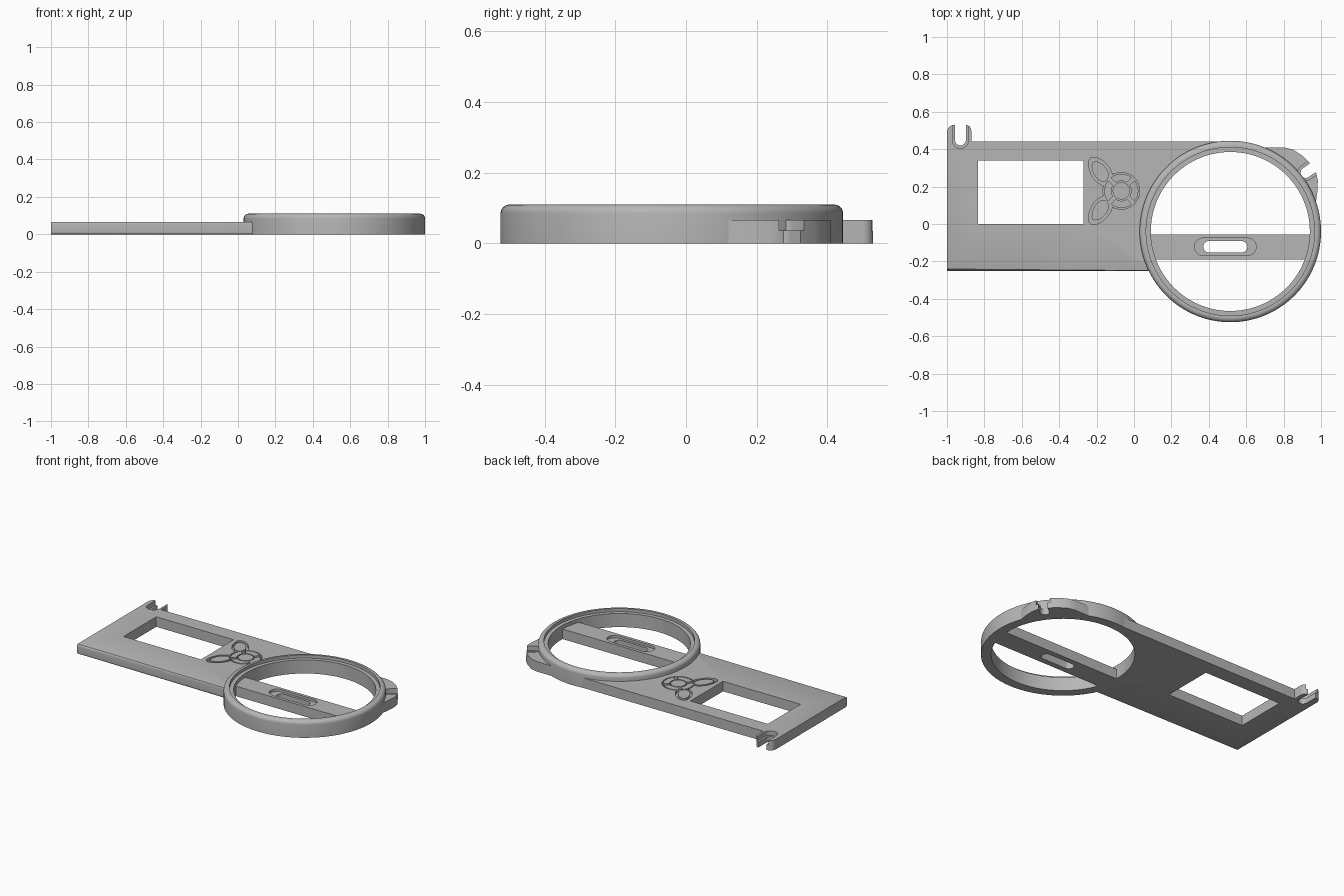
import bpy, bmesh
from math import sin, cos, pi, radians, atan2
from mathutils import Vector

if "Cube" in bpy.data.objects:
    bpy.data.objects.remove(bpy.data.objects["Cube"])

grey = bpy.data.materials.new("plain grey")
grey.use_nodes = True
grey.diffuse_color = (0.47, 0.47, 0.47, 1)
grey.node_tree.nodes["Principled BSDF"].inputs["Base Color"].default_value = grey.diffuse_color

CENTRE = (0.515, -0.04)   # ring centre
THICK = 0.066             # plate thickness


def arc(c, r, a0, a1, n=24):
    """Points on an arc, angles in degrees."""
    return [(c[0] + r * cos(radians(a0 + (a1 - a0) * i / n)),
             c[1] + r * sin(radians(a0 + (a1 - a0) * i / n))) for i in range(n + 1)]


def circle(c, r, n=48):
    return arc(c, r, 0, 360, n)[:-1]


def capsule(c, half, r, turn=0):
    """Rounded slot outline of half length `half`, turned by degrees."""
    pts = arc((half - r, 0), r, -90, 90, 12) + arc((r - half, 0), r, 90, 270, 12)
    t = radians(turn)
    return [(c[0] + x * cos(t) - y * sin(t), c[1] + x * sin(t) + y * cos(t)) for x, y in pts]


def box(x0, x1, y0, y1):
    return [(x0, y0), (x1, y0), (x1, y1), (x0, y1)]


def soften(pts, rounds=3):
    """Corner cutting, turns a polygon into a rounded outline."""
    for _ in range(rounds):
        new = []
        for a, b in zip(pts, pts[1:] + pts[:1]):
            a, b = Vector(a), Vector(b)
            new += [tuple(a.lerp(b, 0.25)), tuple(a.lerp(b, 0.75))]
        pts = new
    return pts


def shrink(pts, f):
    c = sum((Vector(p) for p in pts), Vector((0, 0))) / len(pts)
    return [tuple(c + (Vector(p) - c) * f) for p in pts]


def finish(name, bm):
    bmesh.ops.recalc_face_normals(bm, faces=bm.faces)
    me = bpy.data.meshes.new(name)
    bm.to_mesh(me)
    bm.free()
    me.materials.append(grey)
    ob = bpy.data.objects.new(name, me)
    bpy.context.collection.objects.link(ob)
    return ob


def prism(name, pts, z0, z1, round_front=False):
    bm = bmesh.new()
    face = bm.faces.new([bm.verts.new((x, y, z0)) for x, y in pts])
    ext = bmesh.ops.extrude_face_region(bm, geom=[face], use_keep_orig=True)
    moved = [v for v in ext["geom"] if isinstance(v, bmesh.types.BMVert)]
    bmesh.ops.translate(bm, verts=moved, vec=(0, 0, z1 - z0))
    if round_front:
        low = min(p[1] for p in pts) + 0.001
        edges = [e for e in bm.edges if all(v.co.y < low for v in e.verts)
                 and abs(e.verts[0].co.z - e.verts[1].co.z) < 0.001]
        bmesh.ops.bevel(bm, geom=edges, offset=0.015, segments=4, profile=0.5, affect="EDGES")
    return finish(name, bm)


def cut(ob, pts, z0=-0.1, z1=0.2):
    cutter = prism("cutter", pts, z0, z1)
    cutter.hide_render = True
    mod = ob.modifiers.new("cut", "BOOLEAN")
    mod.operation, mod.solver, mod.object = "DIFFERENCE", "EXACT", cutter
    bpy.context.view_layer.objects.active = ob
    bpy.ops.object.modifier_apply(modifier=mod.name)
    bpy.data.objects.remove(cutter)


def smooth(ob):
    bpy.ops.object.select_all(action="DESELECT")
    ob.select_set(True)
    bpy.context.view_layer.objects.active = ob
    bpy.ops.object.shade_smooth_by_angle(angle=radians(30))


# Ring: revolved section with rounded outer rim and an inner ledge
section = [(0.425, 0), (0.485, 0)] + arc((0.46, 0.085), 0.025, 0, 90, 6)
section += [(0.45, 0.11), (0.45, 0.09), (0.425, 0.09)]
bm = bmesh.new()
steps = 128
rows = [[bm.verts.new((CENTRE[0] + r * cos(2 * pi * i / steps),
                       CENTRE[1] + r * sin(2 * pi * i / steps), z)) for r, z in section]
        for i in range(steps)]
for i, row in enumerate(rows):
    nxt = rows[(i + 1) % steps]
    for j in range(len(section)):
        k = (j + 1) % len(section)
        bm.faces.new((row[j], nxt[j], nxt[k], row[k]))
smooth(finish("ring", bm))

# Plate with a two-pronged hook in its back left corner
a_low = 180 + 27
outline = [(-1, -0.25), (0.1, -0.25)] + arc(CENTRE, 0.46, a_low, 92, 48) + [(0.515, 0.44)]
outline += [(-0.87, 0.44)] + arc((-0.9, 0.5), 0.03, 0, 90, 6) + arc((-0.96, 0.49), 0.04, 90, 180, 6)
plate = prism("plate", outline, 0, THICK, round_front=True)
cut(plate, box(-0.835, -0.27, 0, 0.34))
cut(plate, capsule((-0.928, 0.53), 0.11, 0.029, 90))
cut(plate, capsule((-0.928, 0.53), 0.126, 0.043, 90), 0.035)

# Button pockets sunk in the plate, with the buttons standing in them
MID = (-0.068, 0.177)
FLOOR = 0.046
cut(plate, circle(MID, 0.098), FLOOR)
prism("centre_button", circle(MID, 0.046), FLOOR - 0.005, THICK)
for i in range(4):
    a = 90 * i
    petal = arc(MID, 0.091, a - 38, a + 38, 16) + arc(MID, 0.053, a + 34, a - 34, 12)
    prism("direction_button", petal, FLOOR - 0.005, THICK)
leaf = [(-0.245, 0.36), (-0.17, 0.35), (-0.105, 0.265), (-0.14, 0.195), (-0.2, 0.22), (-0.24, 0.28)]
for side, name in ((1, "back"), (-1, "front")):
    pts = soften([(x, MID[1] + side * (y - MID[1])) for x, y in leaf])
    cut(plate, pts, FLOOR)
    prism(name + "_leaf_button", shrink(pts, 0.72), FLOOR - 0.005, THICK)
smooth(plate)

# Cross bar with a recessed slot
bar = prism("cross_bar", box(0.085, 0.95, -0.19, -0.055), 0, THICK)
cut(bar, capsule((0.488, -0.122), 0.165, 0.047), 0.05)
cut(bar, capsule((0.488, -0.122), 0.118, 0.031))
smooth(bar)

# Side tab with an open notch
rim = [(0.68, 0.41), (0.8, 0.41), (0.85, 0.398), (0.9, 0.365), (0.945, 0.32),
       (0.975, 0.27), (0.983, 0.23), (0.98, 0.17), (0.97, 0.1)]
start = math_angle = atan2(0.1 - CENTRE[1], 0.97 - CENTRE[0]) * 180 / pi
tab = prism("side_tab", rim + arc(CENTRE, 0.46, start, 68, 24), 0, THICK)
cut(tab, capsule((0.965, 0.307), 0.085, 0.028, 35))
cut(tab, capsule((0.965, 0.307), 0.1, 0.042, 35), 0.036)
smooth(tab)
